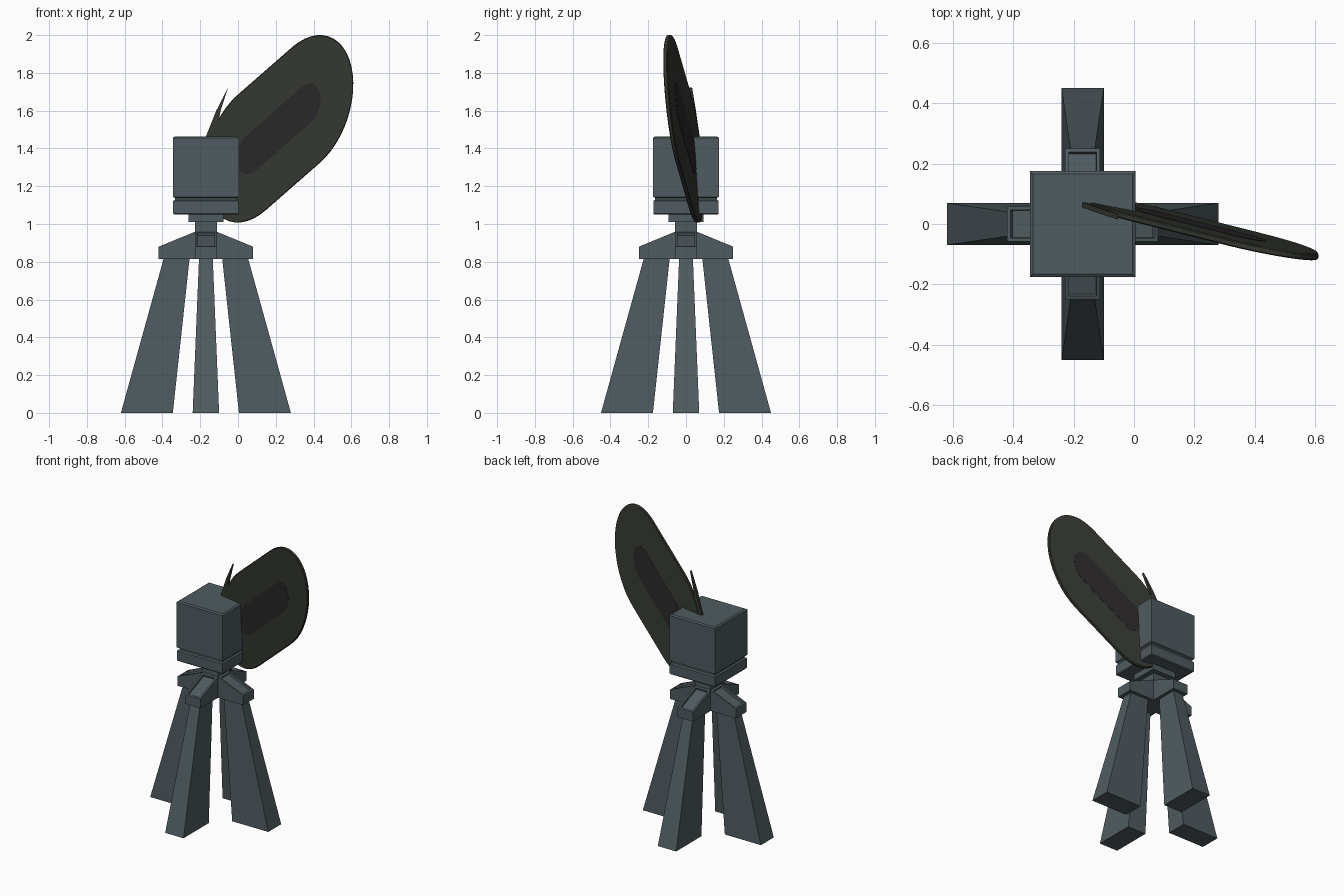
import bpy, bmesh
from math import cos, sin, pi
from mathutils import Matrix, Vector

if "Cube" in bpy.data.objects:
    bpy.data.objects.remove(bpy.data.objects["Cube"])

CX = -0.17  # x of the stand's axis


def material(name, rgb):
    m = bpy.data.materials.new(name)
    m.diffuse_color = (*rgb, 1)
    m.use_nodes = True
    m.node_tree.nodes["Principled BSDF"].inputs["Base Color"].default_value = m.diffuse_color
    return m


steel = material("steel", (0.08, 0.105, 0.115))
olive = material("dark_olive", (0.036, 0.041, 0.031))
charcoal = material("charcoal", (0.024, 0.022, 0.023))


def make(name, bm, mat):
    bmesh.ops.recalc_face_normals(bm, faces=bm.faces)
    me = bpy.data.meshes.new(name)
    bm.to_mesh(me)
    bm.free()
    ob = bpy.data.objects.new(name, me)
    me.materials.append(mat)
    bpy.context.collection.objects.link(ob)
    return ob


def loft(rings):
    """Solid through equal-length closed rings, capped at both ends."""
    bm = bmesh.new()
    vs = [[bm.verts.new(p) for p in r] for r in rings]
    n = len(vs[0])
    for a, b in zip(vs, vs[1:]):
        for i in range(n):
            j = (i + 1) % n
            bm.faces.new((a[i], a[j], b[j], b[i]))
    bm.faces.new(vs[0][::-1])
    bm.faces.new(vs[-1])
    return bm


def rect(x0, x1, h, z):
    return [(x0, -h, z), (x1, -h, z), (x1, h, z), (x0, h, z)]


def square_stack(name, levels):
    return make(name, loft([rect(CX - h, CX + h, h, z) for h, z in levels]), steel)


def place(bm, i):
    m = Matrix.Translation((CX, 0, 0)) @ Matrix.Rotation(i * pi / 2, 4, 'Z')
    bm.transform(m)
    return bm


# Four splayed legs, each under a sloping bracket with a sunk panel
for i, side in enumerate(("right", "back", "left", "front")):
    leg = loft([rect(0.175, 0.45, 0.07, 0), rect(0.085, 0.22, 0.036, 0.83)])
    make(side + "_leg", place(leg, i), steel)

    prof = [(0, 0.815), (0.25, 0.815), (0.25, 0.88), (0.06, 0.958), (0, 0.958)]
    br = loft([[(x, y, z) for x, z in prof] for y in (-0.058, 0.058)])
    bmesh.ops.recalc_face_normals(br, faces=br.faces)
    slope = [f for f in br.faces if 0.2 < f.normal.x < 0.9]
    bmesh.ops.inset_region(br, faces=slope, thickness=0.017)
    bmesh.ops.inset_region(br, faces=slope, thickness=0.002, depth=-0.015)
    make(side + "_bracket", place(br, i), steel)

# Neck, turntable plate and grooved housing
square_stack("neck", [(0.058, 0.95), (0.058, 1.015)])
square_stack("turntable_plate", [(0.092, 1.01), (0.092, 1.055)])
square_stack("housing", [(0.168, 1.05), (0.173, 1.056), (0.173, 1.122), (0.163, 1.128),
                         (0.163, 1.138), (0.175, 1.144), (0.175, 1.456), (0.165, 1.463)])

# Slanted oblong dish: two half rounds swept apart, sheared with the tilt
U, V = Vector((0.24, 0.206)), Vector((-0.0715, 0.308))
LOW, HIGH = Vector((0.072, 1.378)), Vector((0.36, 1.63))


def dish_y(x, z):
    return -0.013 - 0.196 * (x - 0.216) - 0.065 * (z - 1.504)


def oblong(scale, off, n=24):
    pts = []
    for c, s in ((HIGH, 0), (LOW, pi)):
        for k in range(n + 1):
            t = s - pi / 2 + pi * k / n
            p = c + (U * cos(t) + V * sin(t)) * scale
            pts.append((p.x, dish_y(*p) + off, p.y))
    return pts


dish = make("dish", loft([oblong(0.985, -0.011), oblong(1, -0.007),
                          oblong(1, 0.007), oblong(0.985, 0.011)]), olive)
strip = make("dish_centre_strip", loft([oblong(0.31, -0.0125), oblong(0.31, 0.0125)]), charcoal)

# Thin pointed blade beside the dish edge
blade = [(-0.175, 1.45), (-0.12, 1.45), (-0.092, 1.60), (-0.053, 1.722), (-0.115, 1.60)]
make("blade", loft([[(x, dish_y(x, z) - 0.002 + o, z) for x, z in blade]
                    for o in (-0.009, 0.009)]), olive)
